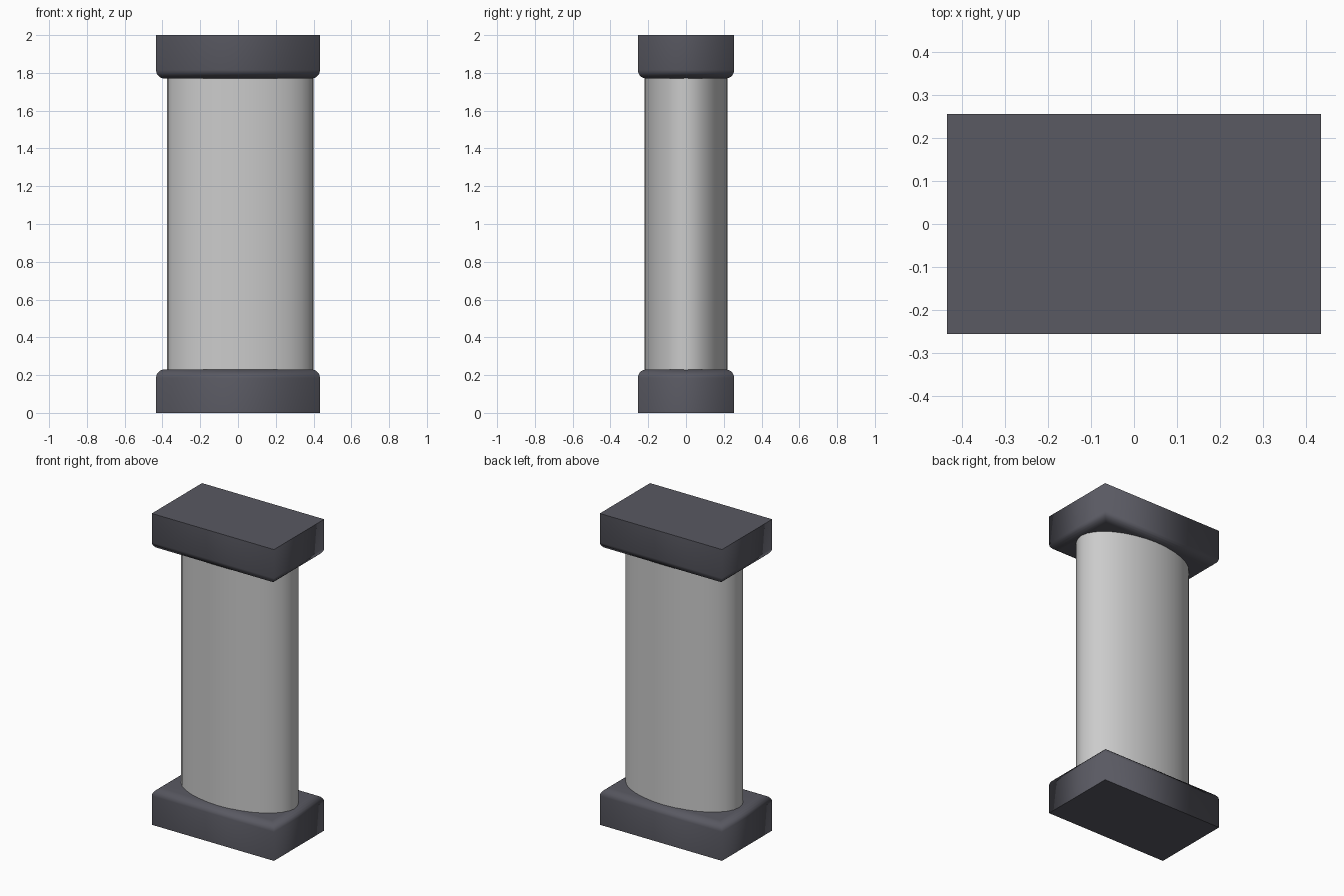
import bpy, bmesh, math
from mathutils import Matrix

if "Cube" in bpy.data.objects:
    bpy.data.objects.remove(bpy.data.objects["Cube"])

HX, HY, CAP_H, HEIGHT = 0.434, 0.255, 0.23, 2.0

dark = bpy.data.materials.new("dark_stone")
dark.diffuse_color = (0.10, 0.10, 0.122, 1)
dark.use_nodes = True
dark.node_tree.nodes["Principled BSDF"].inputs["Base Color"].default_value = dark.diffuse_color


def add_object(name, bm):
    bmesh.ops.recalc_face_normals(bm, faces=bm.faces)
    mesh = bpy.data.meshes.new(name)
    bm.to_mesh(mesh)
    bm.free()
    obj = bpy.data.objects.new(name, mesh)
    bpy.context.collection.objects.link(obj)
    return obj


def block(name, flip):
    """Block with a crisp outer rim and a rounded rim towards the shaft."""
    bm = bmesh.new()
    bmesh.ops.create_cube(bm, size=1, matrix=Matrix.Translation((0, 0, CAP_H / 2))
                          @ Matrix.Diagonal((2 * HX, 2 * HY, CAP_H, 1)))
    inner = [e for e in bm.edges if all(v.co.z > CAP_H - 0.001 for v in e.verts)]
    bmesh.ops.bevel(bm, geom=inner, offset=0.045, segments=5, profile=0.5,
                    affect='EDGES')
    for f in bm.faces:
        f.smooth = True
    for e in bm.edges:
        if all(v.co.z < 0.001 for v in e.verts):
            e.smooth = False
    if flip:
        for v in bm.verts:
            v.co.z = HEIGHT - v.co.z
    add_object(name, bm).data.materials.append(dark)


block("base", False)
block("capital", True)

# Oval shaft, running slightly into both blocks
bm = bmesh.new()
bmesh.ops.create_cone(bm, cap_ends=True, segments=32, radius1=1, radius2=1,
                      depth=HEIGHT - 0.3,
                      matrix=Matrix.Translation((0.012, 0, HEIGHT / 2))
                      @ Matrix.Diagonal((0.389, 0.22, 1, 1)))
for f in bm.faces:
    f.smooth = len(f.verts) == 4
add_object("shaft", bm)
